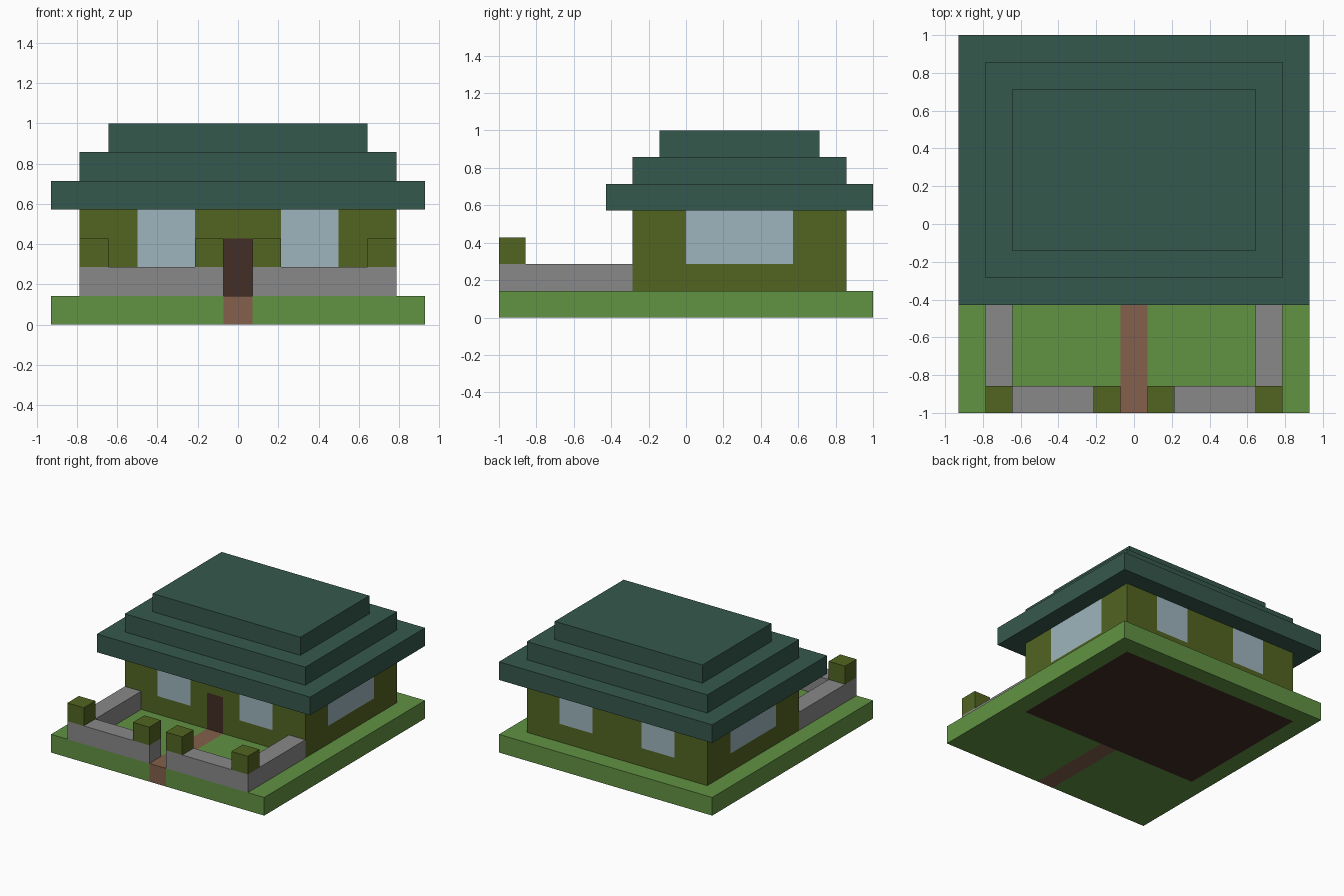
import bpy
import bmesh
from mathutils import Vector

U = 1 / 7  # one block of the model

if "Cube" in bpy.data.objects:
    bpy.data.objects.remove(bpy.data.objects["Cube"], do_unlink=True)


def material(name, rgb):
    """Flat material from an 8-bit display colour."""
    lin = [((c / 255 + 0.055) / 1.055) ** 2.4 for c in rgb] + [1.0]
    mat = bpy.data.materials.new(name)
    mat.diffuse_color = lin
    mat.use_nodes = True
    mat.node_tree.nodes["Principled BSDF"].inputs["Base Color"].default_value = lin
    return mat


GRASS = material("grass green", (97, 146, 66))
PATH = material("path brown", (131, 96, 76))
DARK = material("dark wood", (66, 46, 38))
WALL = material("olive green", (82, 100, 33))
GLASS = material("pale blue glass", (157, 181, 189))
ROOF = material("roof teal", (53, 88, 77))
STONE = material("stone grey", (137, 137, 137))


def block(name, x, y, z, mats, cuts=((), (), ()), rule=None):
    """Box in block units, cut along grid planes and coloured by a rule."""
    bm = bmesh.new()
    bmesh.ops.create_cube(bm, size=1)
    for v in bm.verts:
        v.co = Vector([s[0] if c < 0 else s[1] for c, s in zip(v.co, (x, y, z))])
    for axis, values in enumerate(cuts):
        normal = Vector([float(i == axis) for i in range(3)])
        for value in values:
            bmesh.ops.bisect_plane(bm, geom=bm.verts[:] + bm.edges[:] + bm.faces[:],
                                   plane_co=normal * value, plane_no=normal)
    bm.normal_update()
    if rule:
        for f in bm.faces:
            f.material_index = rule(f.calc_center_median(), f.normal)
    bmesh.ops.scale(bm, vec=(U, U, U), verts=bm.verts[:])
    mesh = bpy.data.meshes.new(name)
    bm.to_mesh(mesh)
    bm.free()
    for m in mats:
        mesh.materials.append(m)
    obj = bpy.data.objects.new(name, mesh)
    bpy.context.collection.objects.link(obj)
    return obj


# Lawn slab with the path running through it and the house floor showing below
def ground_rule(c, n):
    if abs(c.x) < 0.5 and c.y < -2:
        return 1
    if n.z < -0.5 and abs(c.x) < 5.5 and -2 < c.y < 6:
        return 2
    return 0


block("ground", (-6.5, 6.5), (-7, 7), (0, 1), [GRASS, PATH, DARK],
      ((-5.5, -0.5, 0.5, 5.5), (-2, 6), ()), ground_rule)


# House walls: two windows front and back, one on each side, one front door
def wall_rule(c, n):
    if abs(n.z) > 0.5:
        return 0
    if n.y < -0.5 and abs(c.x) < 0.5 and c.z < 3:
        return 2
    on_window = 1.5 < abs(c.x) < 3.5 if abs(n.y) > 0.5 else 0 < c.y < 4
    return 1 if on_window and c.z > 2 else 0


block("house_walls", (-5.5, 5.5), (-2, 6), (1, 4), [WALL, GLASS, DARK],
      ((-3.5, -1.5, -0.5, 0.5, 1.5, 3.5), (0, 4), (2, 3)), wall_rule)

# Stepped roof
for i, tier in enumerate(("lower", "middle", "upper")):
    block(f"roof_{tier}", (i - 6.5, 6.5 - i), (i - 3, 7 - i), (4 + i, 5 + i), [ROOF])

# Garden wall with clipped bushes on the corners and beside the path
for side, s in (("left", 1), ("right", -1)):
    def span(a, b):
        return tuple(sorted((a * s, b * s)))

    block(f"garden_wall_front_{side}", span(0.5, 5.5), (-7, -6), (1, 2), [STONE])
    block(f"garden_wall_side_{side}", span(4.5, 5.5), (-6, -2), (1, 2), [STONE])
    block(f"gate_bush_{side}", span(0.5, 1.5), (-7, -6), (2, 3), [WALL])
    block(f"corner_bush_{side}", span(4.5, 5.5), (-7, -6), (2, 3), [WALL])
